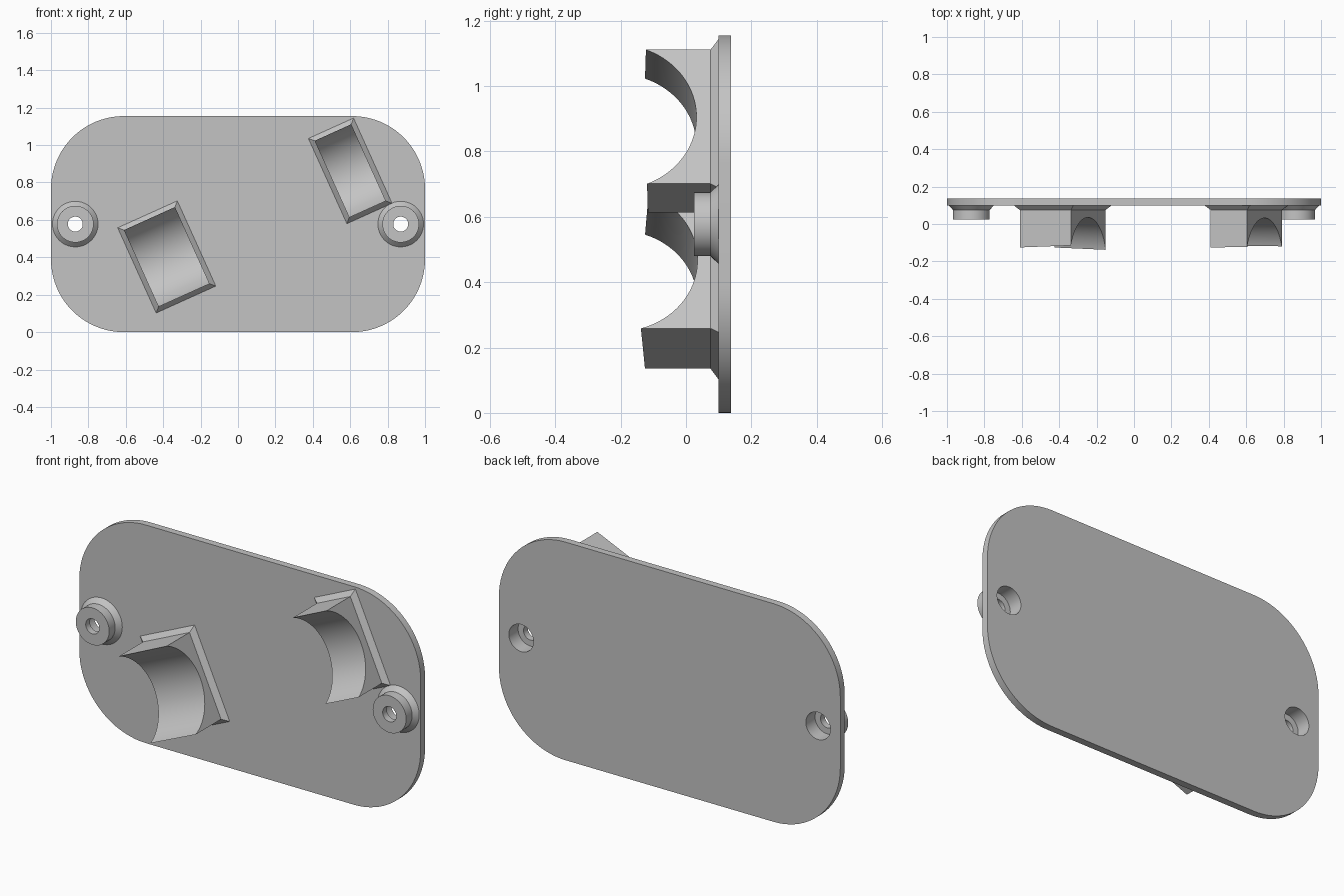
import bpy, bmesh
from math import sin, cos, pi, radians, asin
from mathutils import Vector, Matrix

cube = bpy.data.objects.get("Cube")
if cube:
    bpy.data.objects.remove(cube, do_unlink=True)

grey = bpy.data.materials.new("plain grey")
grey.use_nodes = True
colour = (0.55, 0.55, 0.55, 1)
grey.diffuse_color = colour
grey.node_tree.nodes["Principled BSDF"].inputs["Base Color"].default_value = colour

HEIGHT = 1.155
MID_Z = HEIGHT / 2
FRONT, BACK = 0.10, 0.137      # front and back of the plate
FLARE_Y = 0.075                # where the sloped foot of each fitting ends
FLARE = 0.025
BOSS_X = 0.87
BORE = 0.072                   # counterbore radius


def smooth(obj):
    bpy.ops.object.select_all(action='DESELECT')
    obj.select_set(True)
    bpy.context.view_layer.objects.active = obj
    bpy.ops.object.shade_smooth_by_angle(angle=radians(30))


def add_object(name, bm):
    bmesh.ops.recalc_face_normals(bm, faces=bm.faces)
    mesh = bpy.data.meshes.new(name)
    bm.to_mesh(mesh)
    bm.free()
    mesh.materials.append(grey)
    obj = bpy.data.objects.new(name, mesh)
    bpy.context.collection.objects.link(obj)
    smooth(obj)
    return obj


def circle(cx, cy, r, n, start=0, sweep=2 * pi):
    return [(cx + r * cos(start + sweep * i / n), cy + r * sin(start + sweep * i / n))
            for i in range(n)]


def plate():
    # Rounded outline with two screw holes, extruded to the plate thickness
    r, steps = 0.39, 20
    outline = []
    for k, (sx, sz) in enumerate([(1, 1), (-1, 1), (-1, -1), (1, -1)]):
        outline += circle(sx * (1 - r), sz * (MID_Z - r), r, steps, k * pi / 2, pi / 2)
        end = (k + 1) * pi / 2
        outline.append((sx * (1 - r) + r * cos(end), sz * (MID_Z - r) + r * sin(end)))
    curve = bpy.data.curves.new("plate", 'CURVE')
    curve.dimensions = '2D'
    curve.fill_mode = 'BOTH'
    curve.extrude = (BACK - FRONT) / 2
    for loop in [outline] + [circle(s * BOSS_X, 0, BORE, 48) for s in (-1, 1)]:
        spline = curve.splines.new('POLY')
        spline.points.add(len(loop) - 1)
        for point, (x, y) in zip(spline.points, loop):
            point.co = (x, y, 0, 1)
        spline.use_cyclic_u = True
    temp = bpy.data.objects.new("plate_outline", curve)
    bpy.context.collection.objects.link(temp)
    bpy.context.view_layer.update()
    mesh = bpy.data.meshes.new_from_object(
        temp.evaluated_get(bpy.context.evaluated_depsgraph_get()))
    bpy.data.objects.remove(temp, do_unlink=True)
    bm = bmesh.new()
    bm.from_mesh(mesh)
    bpy.data.meshes.remove(mesh)
    bmesh.ops.remove_doubles(bm, verts=bm.verts, dist=0.0001)
    bm.transform(Matrix.Translation((0, (FRONT + BACK) / 2, MID_Z))
                 @ Matrix.Rotation(pi / 2, 4, 'X'))
    add_object("plate", bm)


def boss(name, x):
    # Turned screw boss: flared foot, barrel, screw hole and counterbore
    profile = [(0.122, FRONT), (0.098, FLARE_Y), (0.098, 0.025), (0.04, 0.025),
               (0.04, 0.06), (BORE, 0.06), (BORE, FRONT)]
    bm = bmesh.new()
    rings = [[bm.verts.new((x + px, y, MID_Z + pz)) for px, pz in circle(0, 0, r, 48)]
             for r, y in profile]
    for a, b in zip(rings, rings[1:]):
        for i in range(48):
            j = (i + 1) % 48
            bm.faces.new((a[i], a[j], b[j], b[i]))
    add_object(name, bm)


def cradle(name, x, z, width, radius, deepest, shift, skew):
    # Tilted block with a round channel across it, on a flared foot
    hw, hl, steps = width / 2, 0.225, 40
    tilt = radians(24.3)
    u_dir = Vector((cos(tilt), 0, sin(tilt)))
    v_dir = Vector((-sin(tilt), 0, cos(tilt)))
    bm = bmesh.new()

    def vert(u, v, y):
        return bm.verts.new(Vector((x, y, z)) + u_dir * u + v_dir * v)

    sides = []
    for u in (-hw, hw):
        centre = shift + skew * u
        a0, a1 = asin((-hl - centre) / radius), asin((hl - centre) / radius)
        ring = [vert(u, -hl, FLARE_Y)]
        for i in range(steps + 1):
            a = a0 + (a1 - a0) * i / steps
            ring.append(vert(u, centre + radius * sin(a),
                             deepest - radius + radius * cos(a)))
        ring.append(vert(u, hl, FLARE_Y))
        bm.faces.new(ring)
        sides.append(ring)
    left, right = sides
    for i in range(len(left) - 1):
        bm.faces.new((left[i], left[i + 1], right[i + 1], right[i]))
    top = [left[0], right[0], right[-1], left[-1]]
    foot = [vert(su * (hw + FLARE), sv * (hl + FLARE), FRONT)
            for su, sv in [(-1, -1), (1, -1), (1, 1), (-1, 1)]]
    for i in range(4):
        j = (i + 1) % 4
        bm.faces.new((top[i], top[j], foot[j], foot[i]))
    add_object(name, bm)


plate()
boss("left_screw_boss", BOSS_X)
boss("right_screw_boss", -BOSS_X)
cradle("wide_cradle", -0.381, 0.402, 0.30, 0.238, 0.035, 0.002, 0.013)
cradle("narrow_cradle", 0.60, 0.862, 0.215, 0.242, 0.032, -0.0012, 0.005)
